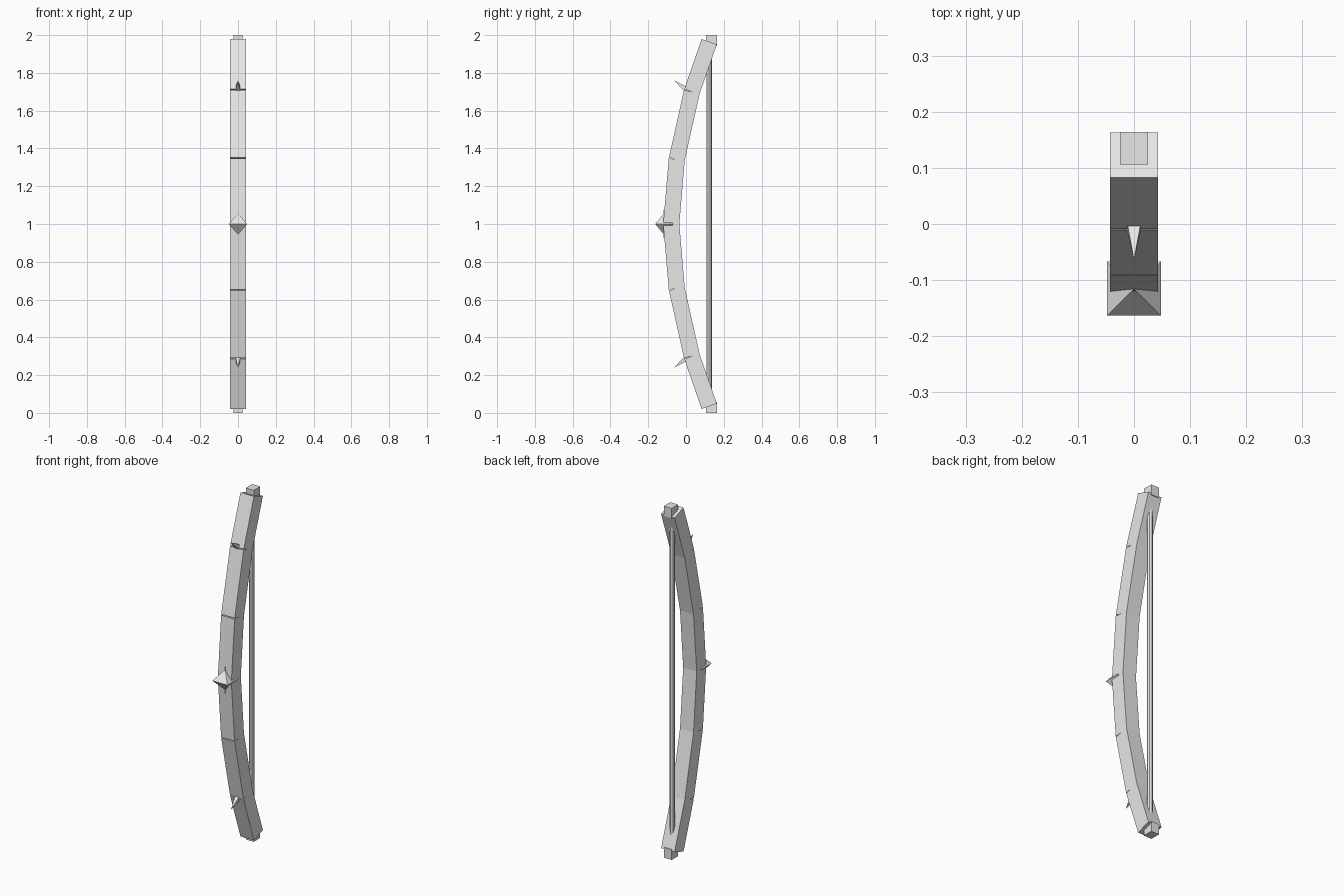
import bpy, bmesh
from mathutils import Vector, Matrix

if "Cube" in bpy.data.objects:
    bpy.data.objects.remove(bpy.data.objects["Cube"])

grey = bpy.data.materials.new("pale grey")
grey.diffuse_color = (0.8, 0.8, 0.8, 1)
grey.use_nodes = True
grey.node_tree.nodes["Principled BSDF"].inputs["Base Color"].default_value = grey.diffuse_color


def finish(bm, name):
    bmesh.ops.recalc_face_normals(bm, faces=bm.faces)
    mesh = bpy.data.meshes.new(name)
    bm.to_mesh(mesh)
    bm.free()
    mesh.materials.append(grey)
    obj = bpy.data.objects.new(name, mesh)
    bpy.context.collection.objects.link(obj)
    return obj


def prism(name, a, b, half_a, half_b):
    """Square bar from a to b in the y-z plane, tapering to a point if half_b is 0."""
    a, b = Vector((0, *a)), Vector((0, *b))
    axis = (b - a).normalized()
    side = Vector((1, 0, 0))
    up = axis.cross(side)
    signs = ((-1, -1), (1, -1), (1, 1), (-1, 1))
    bm = bmesh.new()
    ring = [bm.verts.new(a + half_a * (s * side + t * up)) for s, t in signs]
    bm.faces.new(ring)
    if half_b:
        end = [bm.verts.new(b + half_b * (s * side + t * up)) for s, t in signs]
        bm.faces.new(end)
        for i in range(4):
            j = (i + 1) % 4
            bm.faces.new((ring[i], ring[j], end[j], end[i]))
    else:
        tip = bm.verts.new(b)
        for i in range(4):
            bm.faces.new((ring[i], ring[(i + 1) % 4], tip))
    return finish(bm, name)


# Centre line of the upper limb as (y, height above the grip)
line = [(-0.078, 0.0), (-0.049, 0.343), (0.031, 0.70), (0.123, 0.965)]

for label, m in (("upper", 1), ("lower", -1)):
    def at(y, h):
        return (y, 1 + m * h)

    # Limb bars, meeting on the centre line so thin notches open in front
    for i in range(3):
        prism(f"{label}_limb_{i + 1}", at(*line[i]), at(*line[i + 1]), 0.0425, 0.0425)
    # Thorn on the front of the limb
    prism(f"{label}_thorn", at(0.018, 0.70), at(-0.064, 0.761), 0.017, 0)
    # Nock block at the limb end
    bm = bmesh.new()
    bmesh.ops.create_cube(bm, size=1, matrix=Matrix.Translation((0, 0.135, 1 + m * 0.971))
                          @ Matrix.Diagonal((0.05, 0.058, 0.058, 1)))
    finish(bm, f"{label}_nock")
    # Grip stud half and its fine needle
    prism(f"{label}_stud", at(-0.115, 0), at(-0.115, 0.058), 0.048, 0)
    prism(f"{label}_needle", at(-0.115, 0), at(-0.117, 0.085), 0.009, 0)

# Bowstring
bm = bmesh.new()
bmesh.ops.create_cone(bm, cap_ends=True, segments=8, radius1=0.015, radius2=0.015,
                      depth=1.92, matrix=Matrix.Translation((0, 0.123, 1)))
finish(bm, "bowstring")
